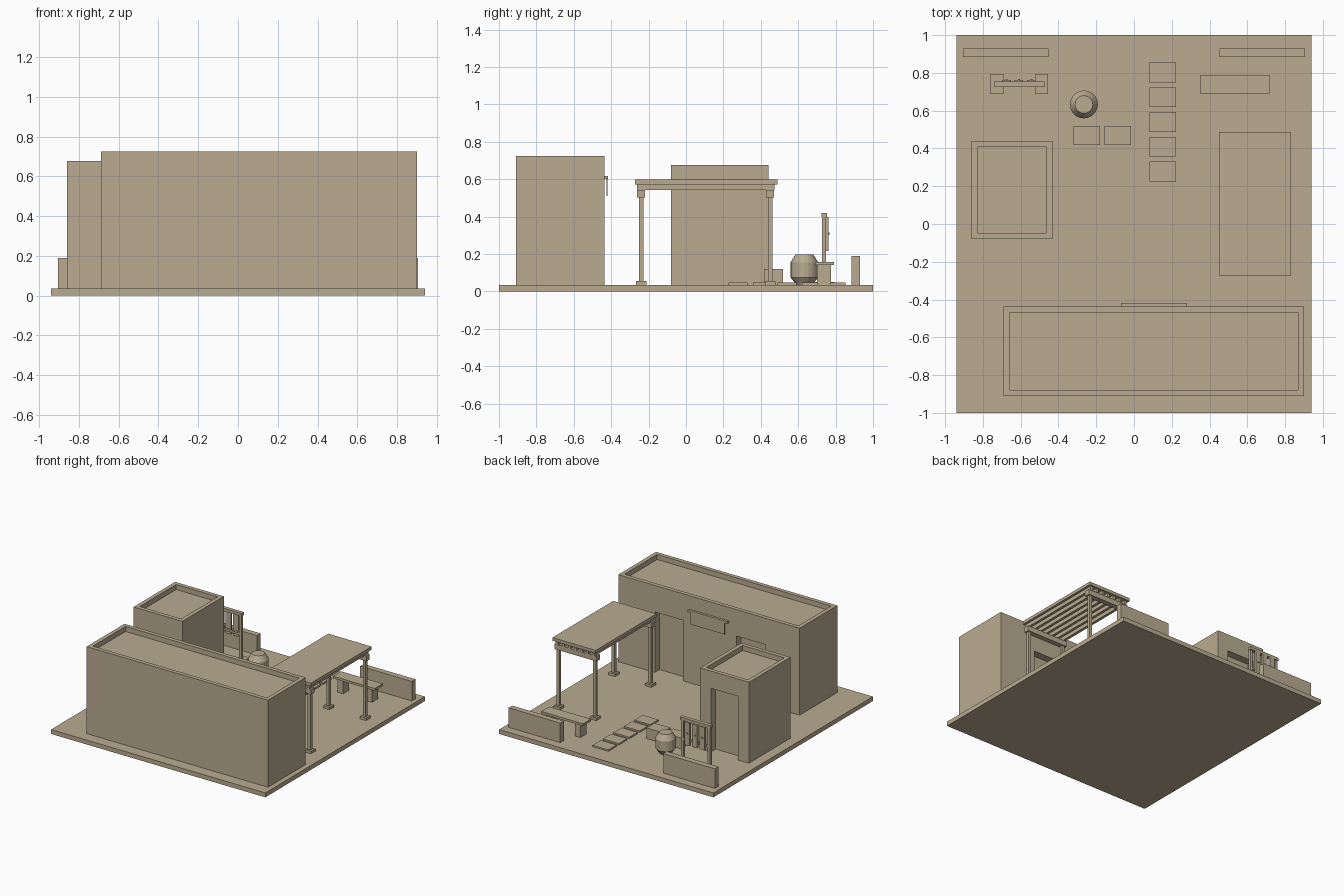
import bpy, bmesh, math

old = bpy.data.objects.get("Cube")
if old:
    bpy.data.objects.remove(old, do_unlink=True)

# One sandy clay colour for everything
CLAY = (0.49, 0.41, 0.285, 1)
clay = bpy.data.materials.new("sandy_clay")
clay.use_nodes = True
clay.diffuse_color = CLAY
bsdf = next(n for n in clay.node_tree.nodes if n.type == 'BSDF_PRINCIPLED')
bsdf.inputs["Base Color"].default_value = CLAY

GROUND = 0.035


def add_object(name, bm):
    mesh = bpy.data.meshes.new(name)
    bmesh.ops.recalc_face_normals(bm, faces=bm.faces)
    bm.to_mesh(mesh)
    bm.free()
    mesh.materials.append(clay)
    obj = bpy.data.objects.new(name, mesh)
    bpy.context.collection.objects.link(obj)
    return obj


def box(name, x, y, z):
    """Box from (low, high) pairs on each axis."""
    bm = bmesh.new()
    bmesh.ops.create_cube(bm, size=1)
    for v in bm.verts:
        v.co = [r[0] if c < 0 else r[1] for c, r in zip(v.co, (x, y, z))]
    return add_object(name, bm)


def around(centre, width):
    return (centre - width / 2, centre + width / 2)


def building(name, x, y, top, doors, door_top):
    """Block with a sunken roof and door recesses in its back wall."""
    rim, sink, recess = 0.032, 0.04, 0.06
    block = box(name, x, y, (GROUND, top))
    cutters = [box("roof_cutter", (x[0] + rim, x[1] - rim),
                   (y[0] + rim, y[1] - rim), (top - sink, top + sink))]
    for door in doors:
        cutters.append(box("door_cutter", door, (y[1] - recess, y[1] + recess),
                           (GROUND - sink, door_top)))
    for cutter in cutters:
        cutter.hide_render = True
        mod = block.modifiers.new("cut", 'BOOLEAN')
        mod.operation = 'DIFFERENCE'
        mod.solver = 'EXACT'
        mod.object = cutter
    # Bake the cuts, then drop the cutters
    graph = bpy.context.evaluated_depsgraph_get()
    baked = bpy.data.meshes.new_from_object(block.evaluated_get(graph))
    block.modifiers.clear()
    block.data = baked
    for cutter in cutters:
        bpy.data.objects.remove(cutter, do_unlink=True)


# Ground slab and the two buildings
box("ground_slab", (-0.94, 0.94), (-1, 1), (0, GROUND))
building("main_house", (-0.69, 0.90), (-0.91, -0.437), 0.725,
         [(0.326, 0.58), (-0.385, -0.135)], 0.515)
building("small_room", (-0.86, -0.432), (-0.08, 0.44), 0.677,
         [(-0.765, -0.527)], 0.54)

# Hanging cloth panel on the main house wall
box("panel_rail", (-0.07, 0.28), (-0.437, -0.418), (0.602, 0.618))
box("hanging_panel", (-0.045, 0.255), (-0.425, -0.419), (0.51, 0.602))

# Low garden walls
for side, label in ((1, "left"), (-1, "right")):
    box(f"garden_wall_{label}", sorted((side * 0.452, side * 0.905)),
        (0.885, 0.93), (GROUND, 0.19))

# Shade shelter: posts, cross beams, joists and roof
for y, end in ((-0.24, "front"), (0.45, "back")):
    for x, side in ((0.80, "left"), (0.48, "right")):
        box(f"shelter_post_{end}_{side}", around(x, 0.024), around(y, 0.024),
            (GROUND, 0.51))
        box(f"shelter_foot_{end}_{side}", around(x, 0.055), around(y, 0.055),
            (GROUND, 0.055))
    box(f"shelter_beam_{end}", (0.455, 0.825), around(y, 0.042), (0.502, 0.543))
JOISTS = 7
for i in range(JOISTS):
    x = 0.48 + 0.32 * i / (JOISTS - 1)
    box(f"shelter_joist_{i + 1}", around(x, 0.022), (-0.262, 0.474), (0.543, 0.573))
box("shelter_roof", (0.45, 0.83), (-0.272, 0.488), (0.573, 0.598))

# Bench
box("bench_seat", (0.35, 0.717), (0.69, 0.79), (0.14, 0.158))
for x, side in ((0.66, "left"), (0.407, "right")):
    box(f"bench_leg_{side}", around(x, 0.05), around(0.738, 0.075), (GROUND, 0.14))

# Stepping stones and two storage blocks
for i in range(5):
    box(f"stepping_stone_{i + 1}", (0.083, 0.222),
        around(0.278 + 0.131 * i, 0.104), (GROUND, 0.047))
for x, side in ((-0.085, "left"), (-0.25, "right")):
    box(f"storage_block_{side}", around(x, 0.14), around(0.468, 0.102), (GROUND, 0.12))

# Tool rack: feet, posts, rails and hanging boards
for x, side in ((-0.49, "left"), (-0.725, "right")):
    box(f"rack_foot_{side}", around(x, 0.07), around(0.742, 0.105), (GROUND, 0.05))
    box(f"rack_post_{side}", around(x, 0.022), around(0.738, 0.022), (GROUND, 0.40))
box("rack_top_rail", (-0.742, -0.475), (0.725, 0.755), (0.397, 0.42))
box("rack_lower_rail", (-0.725, -0.49), around(0.74, 0.016), (0.24, 0.256))
for i in range(3):
    x = -0.675 + 0.066 * i
    box(f"rack_board_{i + 1}", around(x, 0.045), (0.748, 0.762), (0.215, 0.397))
    box(f"rack_knob_{i + 1}", around(x, 0.012), (0.76, 0.768), (0.303, 0.316))

# Water jar, a turned profile of radius and height
profile = [(0.045, GROUND), (0.052, 0.047), (0.074, 0.075), (0.074, 0.155), (0.047, 0.198)]
SIDES = 20
bm = bmesh.new()
rings = []
for r, z in profile:
    angles = [2 * math.pi * k / SIDES for k in range(SIDES)]
    rings.append([bm.verts.new((r * math.cos(a) - 0.265, r * math.sin(a) + 0.633, z))
                  for a in angles])
for low, high in zip(rings, rings[1:]):
    for k in range(SIDES):
        n = (k + 1) % SIDES
        bm.faces.new((low[k], low[n], high[n], high[k]))
bm.faces.new(rings[0])
bm.faces.new(rings[-1])
add_object("water_jar", bm)
